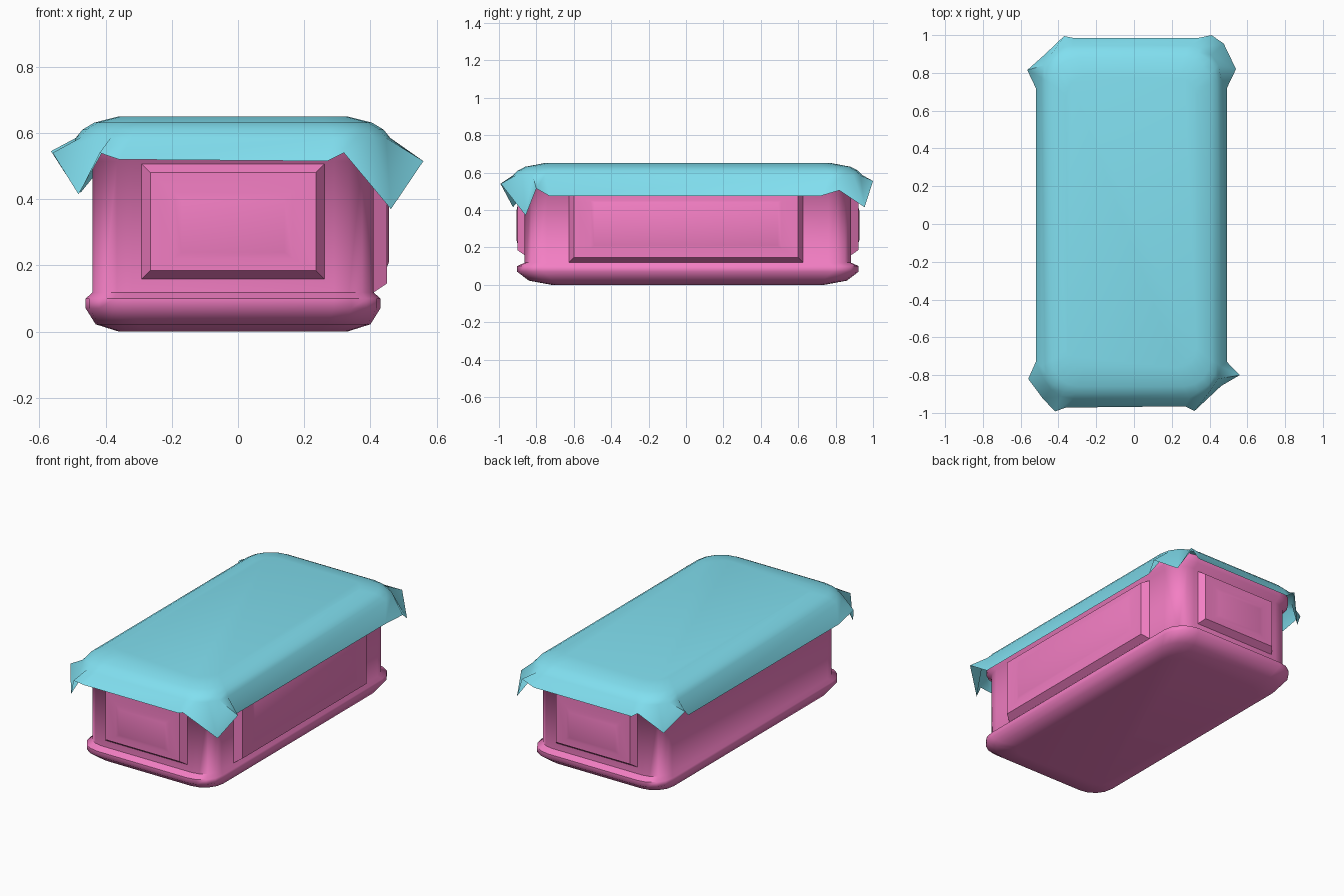
import bpy, math
from math import radians, cos, sin

if "Cube" in bpy.data.objects:
    bpy.data.objects.remove(bpy.data.objects["Cube"])

CX, CY = -0.015, 0.01   # shared centre of the box


def material(name, col):
    m = bpy.data.materials.new(name)
    m.diffuse_color = (*col, 1)
    m.use_nodes = True
    m.node_tree.nodes["Principled BSDF"].inputs["Base Color"].default_value = m.diffuse_color
    return m


PINK = material("pink", (0.90, 0.21, 0.55))
BLUE = material("light_blue", (0.22, 0.74, 0.87))


def loft(name, rings, mat, cap_first=True, cap_last=True, angle=60):
    """Skin a stack of equal-length closed rings."""
    n = len(rings[0])
    verts = [p for r in rings for p in r]
    faces = []
    for k in range(len(rings) - 1):
        for i in range(n):
            j = (i + 1) % n
            faces.append((k*n + i, k*n + j, (k+1)*n + j, (k+1)*n + i))
    if cap_first:
        faces.append(tuple(reversed(range(n))))
    if cap_last:
        faces.append(tuple(range((len(rings)-1)*n, len(rings)*n)))
    me = bpy.data.meshes.new(name)
    me.from_pydata(verts, [], faces)
    me.materials.append(mat)
    ob = bpy.data.objects.new(name, me)
    bpy.context.collection.objects.link(ob)
    bpy.ops.object.select_all(action='DESELECT')
    ob.select_set(True)
    bpy.context.view_layer.objects.active = ob
    bpy.ops.object.shade_smooth_by_angle(angle=radians(angle))
    return ob


def rounded(hx, hy, r, z, steps=4):
    """Counter-clockwise rounded rectangle, starting at the right/back corner."""
    pts = []
    for q, (sx, sy) in enumerate([(1, 1), (-1, 1), (-1, -1), (1, -1)]):
        for s in range(steps + 1):
            a = radians(90 * (q + s / steps))
            pts.append((CX + sx*(hx - r) + r*cos(a), CY + sy*(hy - r) + r*sin(a), z))
    return pts


# box with a bulging plinth and a matching rim under the cloth
body_profile = [
    (0.345, 0.73, 0.10, 0.0), (0.415, 0.85, 0.13, 0.022), (0.445, 0.913, 0.14, 0.07),
    (0.445, 0.913, 0.14, 0.10), (0.425, 0.873, 0.12, 0.118), (0.425, 0.873, 0.12, 0.515),
    (0.445, 0.908, 0.14, 0.535), (0.445, 0.908, 0.14, 0.585), (0.41, 0.85, 0.13, 0.617),
    (0.335, 0.73, 0.10, 0.635)]
loft("box_body", [rounded(*p) for p in body_profile], PINK)


# raised panels: (u0, u1, z0, z1, height) steps on the front, back and right walls
def panel(name, steps, place):
    rings = [[place(u, z, h) for u, z in ((u0, z0), (u1, z0), (u1, z1), (u0, z1))]
             for u0, u1, z0, z1, h in steps]
    loft(name, rings, PINK, cap_first=False, angle=50)


end_steps = [(-0.28, 0.28, 0.155, 0.51, -0.005), (-0.25, 0.25, 0.185, 0.48, 0.038),
             (-0.18, 0.18, 0.22, 0.42, 0.038), (-0.155, 0.155, 0.24, 0.395, 0.044)]
side_steps = [(-0.64, 0.62, 0.115, 0.505, -0.005), (-0.61, 0.59, 0.145, 0.485, 0.04),
              (-0.52, 0.50, 0.195, 0.45, 0.04), (-0.50, 0.48, 0.21, 0.44, 0.046)]
panel("front_panel", end_steps, lambda u, z, h: (CX + u, CY - 0.873 - h, z))
panel("back_panel", end_steps, lambda u, z, h: (CX - u, CY + 0.873 + h, z))
panel("right_panel", side_steps, lambda u, z, h: (CX + 0.425 + h, CY + u, z))

# draped cloth: rounded top rings, then a hem with folded, pointed corners
hem = [
    # back right
    (0.492, 0.72, 0.475), (0.54, 0.82, 0.505), (0.475, 0.955, 0.415),
    (0.41, 1.0, 0.555), (0.34, 0.985, 0.515),
    # back left
    (-0.32, 0.985, 0.515), (-0.37, 0.995, 0.55), (-0.475, 0.895, 0.42),
    (-0.565, 0.815, 0.545), (-0.52, 0.72, 0.475),
    # front left
    (-0.52, -0.73, 0.475), (-0.56, -0.82, 0.54), (-0.482, -0.925, 0.415),
    (-0.418, -0.992, 0.54), (-0.36, -0.972, 0.52),
    # front right
    (0.27, -0.965, 0.515), (0.32, -0.99, 0.54), (0.462, -0.857, 0.37),
    (0.56, -0.80, 0.515), (0.492, -0.73, 0.475)]
cloth_profile = [(0.475, 0.935, 0.17, 0.585), (0.455, 0.91, 0.16, 0.61),
                 (0.42, 0.87, 0.14, 0.631), (0.345, 0.77, 0.10, 0.65)]
loft("draped_cloth", [hem] + [rounded(*p) for p in cloth_profile], BLUE,
     cap_first=False, angle=75)
